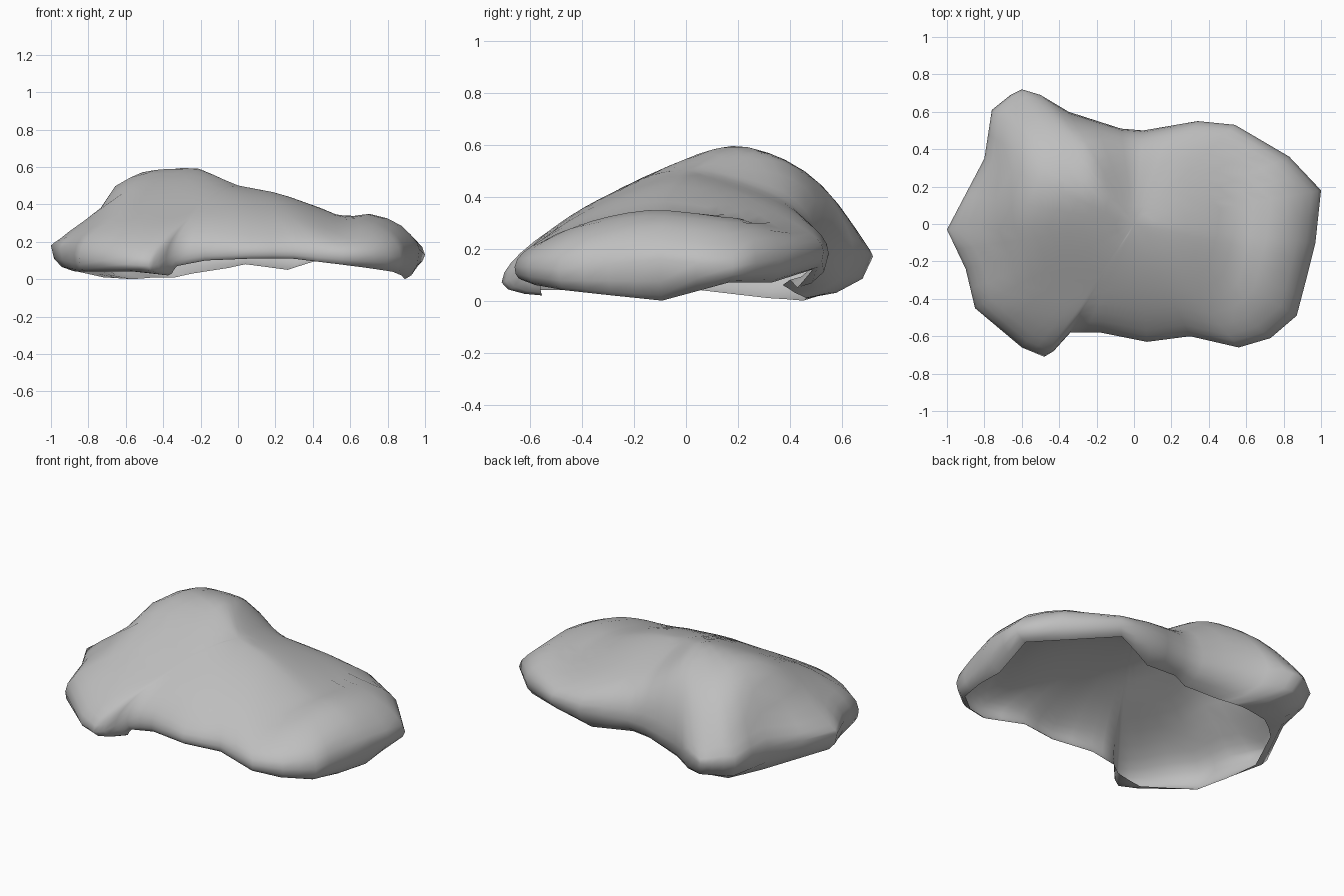
import bpy
import bmesh

cube = bpy.data.objects.get("Cube")
if cube:
    bpy.data.objects.remove(cube, do_unlink=True)

# Plan outline: x, y, height of the widest line, height of the open rim, rim inset
OUTLINE = [
    (1, .18, .13, .07, .08), (.83, .36, .16, .07, .08), (.54, .53, .19, .12, .08),
    (.34, .55, .18, .05, .22), (.05, .5, .18, .08, .2), (-.07, .51, .18, .06, .27),
    (-.35, .6, .18, .03, .3), (-.5, .69, .19, .01, .33), (-.6, .72, .17, .01, .35),
    (-.66, .69, .17, .01, .33), (-.76, .61, .17, 0, .26),
    (-.8, .35, .18, .01, .1), (-1, -.03, .18, .05, .1), (-.9, -.24, .15, .04, .04),
    (-.85, -.45, .12, .04, .04), (-.6, -.66, .08, .04, .08), (-.48, -.71, .07, .02, .22),
    (-.43, -.68, .08, .03, .18), (-.34, -.58, .13, .07, .04), (-.18, -.58, .15, .1, .03),
    (.07, -.63, .15, .11, .03), (.3, -.6, .15, .11, .03), (.56, -.66, .13, .08, .04),
    (.73, -.61, .13, .06, .05), (.87, -.49, .12, .04, .05), (.92, -.3, .14, .02, .05),
    (.97, -.1, .16, 0, .08),
]

# Height along x of the crest, and of the broader slope in front of it
CREST = [(-1, .2), (-.87, .3), (-.74, .37), (-.67, .51), (-.52, .58), (-.22, .6),
         (0, .5), (.22, .46), (.5, .36), (.58, .32), (.66, .36), (.86, .33), (1, .23)]
SLOPE = [(-1, .2), (-.87, .31), (-.6, .48), (-.2, .54), (0, .5), (.3, .44),
         (.52, .34), (.66, .37), (.86, .33), (1, .22)]
# Position of the crest in y, and how rounded its back slope is
CREST_Y = [(-1, .05), (-.6, .14), (-.22, .17), (0, .02), (.7, -.1)]
BACK_ROUNDNESS = [(-.4, 2.3), (0, 1.4)]


def interpolate(table, x):
    for (x0, z0), (x1, z1) in zip(table, table[1:]):
        if x <= x1:
            return z0 + (z1 - z0) * max(0, x - x0) / (x1 - x0)
    return table[-1][1]


def raw_height(x, y):
    """Height of a crest that falls away to front and back."""
    crest = interpolate(CREST, x)
    crest_y = interpolate(CREST_Y, x)
    offset = y - crest_y
    if offset < 0:
        reach = -offset / (.62 + crest_y)
        fall = reach ** 1.6
        crest += (interpolate(SLOPE, x) - crest) * min(1, reach * 1.5)
    else:
        fall = (offset / (.72 - crest_y)) ** interpolate(BACK_ROUNDNESS, x)
    base = min(.22, crest)
    return base + (crest - base) * max(-.2, 1 - fall)


def top_height(x, y):
    """Crest height averaged over a short span, which rounds its corners."""
    return sum(raw_height(x + .02 * i, y) for i in range(-2, 3)) / 5


def with_midpoints(points):
    """Add a point halfway along every side of the outline."""
    result = []
    for a, b in zip(points, points[1:] + points[:1]):
        result += [a, tuple((p + q) / 2 for p, q in zip(a, b))]
    return result


outline = with_midpoints(OUTLINE)


def make_ring(mesh, place):
    return [mesh.verts.new(place(*point)) for point in outline]


def upper_ring(scale):
    def place(x, y, wide, rim, inset):
        blend = (1 - scale ** 10) ** .5
        height = top_height(x * scale, y * scale)
        return x * scale, y * scale, wide + (height - wide) * blend
    return place


def under_ring(amount):
    def place(x, y, wide, rim, inset):
        scale = 1 - inset * amount ** 2
        return x * scale, y * scale, wide + (rim - wide) * (1 - (1 - amount) ** 1.5)
    return place


# Rock shell: undercut rim, rounded side, domed top, open below
shell = bmesh.new()
rings = [make_ring(shell, under_ring(a)) for a in (1, .75, .4)]
rings += [make_ring(shell, upper_ring(s))
          for s in (1, .985, .95, .9, .82, .73, .64, .55, .46, .37, .28, .19, .1)]
count = len(outline)
for lower, upper in zip(rings, rings[1:]):
    for i in range(count):
        j = (i + 1) % count
        shell.faces.new((lower[i], lower[j], upper[j], upper[i]))
summit = shell.verts.new((0, 0, top_height(0, 0)))
for i in range(count):
    shell.faces.new((rings[-1][i], rings[-1][(i + 1) % count], summit))

data = bpy.data.meshes.new("rock_shell")
shell.to_mesh(data)
shell.free()
rock = bpy.data.objects.new("rock_shell", data)
bpy.context.collection.objects.link(rock)

# Plain stone colour
stone = bpy.data.materials.new("stone_grey")
stone.use_nodes = True
grey = (.52, .52, .52, 1)
stone.diffuse_color = grey
stone.node_tree.nodes["Principled BSDF"].inputs["Base Color"].default_value = grey
data.materials.append(stone)

# Smooth shading
bpy.ops.object.select_all(action="DESELECT")
rock.select_set(True)
bpy.context.view_layer.objects.active = rock
bpy.ops.object.shade_smooth()
